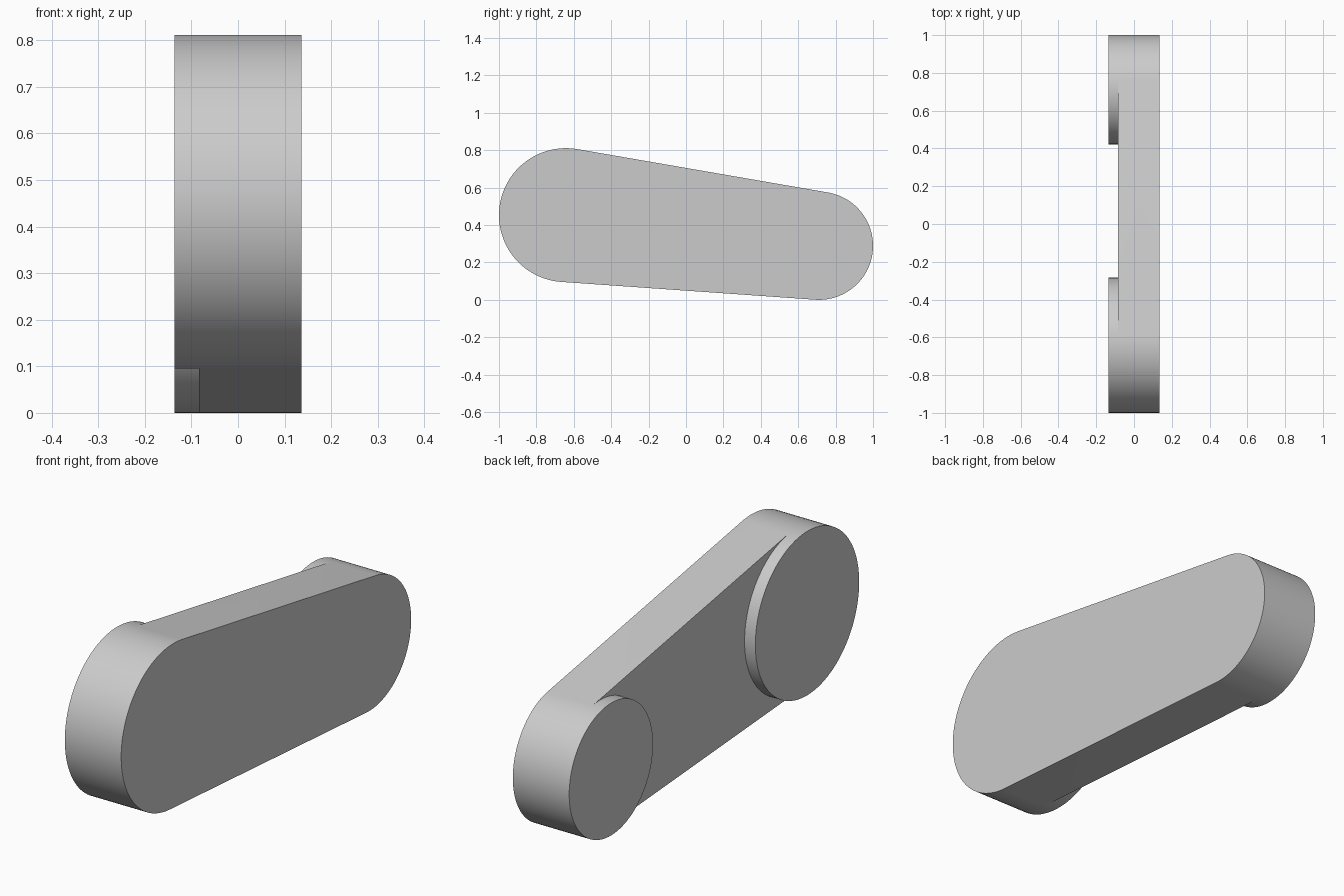
import bpy, bmesh, math

cube = bpy.data.objects.get("Cube")
if cube:
    bpy.data.objects.remove(cube, do_unlink=True)

# Centre (y, z) and radius of each round end
FRONT_Y, FRONT_Z, FRONT_R = -0.642, 0.453, 0.358
BACK_Y, BACK_Z, BACK_R = 0.711, 0.289, 0.289
# Flat side, recessed side and boss ends along x
X_FLAT, X_RECESS, X_BOSS = 0.136, -0.084, -0.136

grey = bpy.data.materials.new("plain grey")
grey.use_nodes = True
colour = (0.6, 0.6, 0.6, 1)
grey.diffuse_color = colour
grey.node_tree.nodes["Principled BSDF"].inputs["Base Color"].default_value = colour

dy, dz = BACK_Y - FRONT_Y, BACK_Z - FRONT_Z
slope = math.atan2(dz, dy)
tangent = math.acos((FRONT_R - BACK_R) / math.hypot(dy, dz))

bm = bmesh.new()


def arc(x, y, z, r, start, end, steps=48):
    angles = [start + (end - start) * i / steps for i in range(steps + 1)]
    return [bm.verts.new((x, y + r * math.cos(a), z + r * math.sin(a))) for a in angles]


def ends(x):
    """Facing and far arcs of both round ends, sharing the tangent points."""
    lo, hi, turn = slope - tangent, slope + tangent, slope - tangent + 2 * math.pi
    rings = []
    for y, z, r in ((FRONT_Y, FRONT_Z, FRONT_R), (BACK_Y, BACK_Z, BACK_R)):
        right = arc(x, y, z, r, lo, hi)
        left = arc(x, y, z, r, hi, turn)
        for a, b in ((left[0], right[-1]), (left[-1], right[0])):
            bm.verts.remove(a)
            left[0 if b is right[-1] else -1] = b
        rings.append((left, right))
    return rings


def bridge(a, b):
    for i in range(len(a)):
        j = (i + 1) % len(a)
        bm.faces.new((a[i], a[j], b[j], b[i]))


# Arm: tapered body with a flat side and a recessed side
(front_far, front_in), (back_in, back_far) = ends(X_RECESS)
outline = front_far + back_far
flat = [bm.verts.new((X_FLAT, v.co.y, v.co.z)) for v in outline]
bridge(outline, flat)
bm.faces.new(flat)
bm.faces.new(front_in + back_in)

# Bosses: round ends raised beyond the recessed side
for ring in (front_far + front_in[1:-1], back_far + back_in[1:-1]):
    cap = [bm.verts.new((X_BOSS, v.co.y, v.co.z)) for v in ring]
    bridge(ring, cap)
    bm.faces.new(cap)

bmesh.ops.recalc_face_normals(bm, faces=bm.faces)
mesh = bpy.data.meshes.new("link_arm")
bm.to_mesh(mesh)
bm.free()
mesh.materials.append(grey)
arm = bpy.data.objects.new("link_arm", mesh)
bpy.context.collection.objects.link(arm)
bpy.context.view_layer.objects.active = arm
arm.select_set(True)
bpy.ops.object.shade_smooth_by_angle(angle=math.radians(30))
